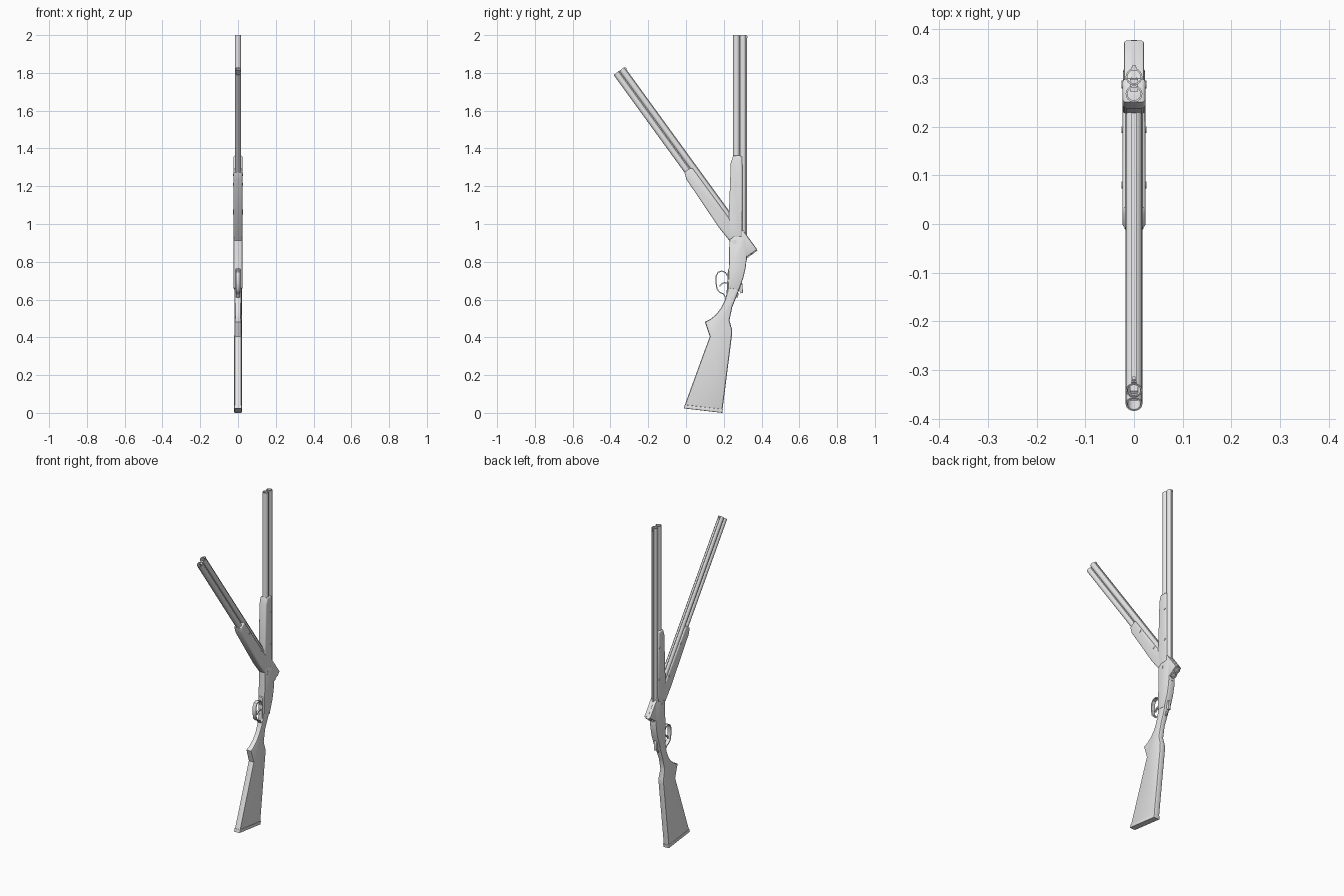
import bpy, bmesh, math
from mathutils import Matrix, Vector

default = bpy.data.objects.get("Cube")
if default:
    bpy.data.objects.remove(default, do_unlink=True)

grey = bpy.data.materials.new("plain grey")
grey.use_nodes = True
grey.diffuse_color = (0.8, 0.8, 0.8, 1)
grey.node_tree.nodes["Principled BSDF"].inputs["Base Color"].default_value = grey.diffuse_color


def finish(name, bm):
    bmesh.ops.recalc_face_normals(bm, faces=bm.faces)
    mesh = bpy.data.meshes.new(name)
    bm.to_mesh(mesh)
    bm.free()
    mesh.materials.append(grey)
    ob = bpy.data.objects.new(name, mesh)
    bpy.context.collection.objects.link(ob)
    bpy.ops.object.select_all(action='DESELECT')
    ob.select_set(True)
    bpy.context.view_layer.objects.active = ob
    bpy.ops.object.shade_smooth_by_angle(angle=math.radians(35))
    return ob


def slab(name, outline, half, bevel=0.0, segments=2, waist=None):
    """Side outline in (y, z), extruded across x with rounded long edges."""
    bm = bmesh.new()
    face = bm.faces.new([bm.verts.new((-half, y, z)) for y, z in outline])
    out = bmesh.ops.extrude_face_region(bm, geom=[face])
    moved = [v for v in out["geom"] if isinstance(v, bmesh.types.BMVert)]
    bmesh.ops.translate(bm, verts=moved, vec=(2 * half, 0, 0))
    if bevel:
        rim = [e for e in bm.edges if abs(e.verts[0].co.x - e.verts[1].co.x) < 1e-6]
        bmesh.ops.bevel(bm, geom=rim, offset=bevel, segments=segments, profile=0.5,
                        affect='EDGES', clamp_overlap=True)
    if waist:
        for v in bm.verts:
            v.co.x *= waist(v.co.z)
    return finish(name, bm)


def tube(name, y, z0, z1, outer, inner, sides=18):
    """Hollow cylinder standing along z."""
    bm = bmesh.new()
    rings = []
    for r, z in ((outer, z0), (outer, z1), (inner, z1), (inner, z0)):
        rings.append([bm.verts.new((r * math.cos(a), y + r * math.sin(a), z))
                      for a in (math.tau * i / sides for i in range(sides))])
    for k in range(4):
        a, b = rings[k], rings[(k + 1) % 4]
        for i in range(sides):
            j = (i + 1) % sides
            bm.faces.new((a[i], a[j], b[j], b[i]))
    return finish(name, bm)


def pin(name, y, z, radius, half):
    """Round pin running across x."""
    bm = bmesh.new()
    bmesh.ops.create_cone(bm, cap_ends=True, segments=12, radius1=radius, radius2=radius,
                          depth=2 * half,
                          matrix=Matrix.Translation((0, y, z)) @ Matrix.Rotation(math.pi / 2, 4, 'Y'))
    return finish(name, bm)


def strap(name, path, half, thick):
    """Bent metal band following a (y, z) path."""
    bm = bmesh.new()
    rows = []
    for i, p in enumerate(path):
        a, b = Vector(path[max(i - 1, 0)]), Vector(path[min(i + 1, len(path) - 1)])
        d = (b - a).normalized() * thick / 2
        ins, out = Vector(p) + Vector((-d.y, d.x)), Vector(p) - Vector((-d.y, d.x))
        rows.append([bm.verts.new((x, q.x, q.y)) for x, q in
                     ((-half, ins), (half, ins), (half, out), (-half, out))])
    for a, b in zip(rows, rows[1:]):
        for i in range(4):
            j = (i + 1) % 4
            bm.faces.new((a[i], a[j], b[j], b[i]))
    bm.faces.new(rows[0])
    bm.faces.new(rows[-1])
    return finish(name, bm)


# Stock with a narrow wrist, and the butt pad under it
def wrist(z):
    return 1 - 0.22 * math.exp(-((z - 0.54) / 0.07) ** 2)


slab("stock", [(-0.007, 0.04), (0.193, 0.016), (0.243, 0.41), (0.244, 0.44), (0.23, 0.49),
               (0.245, 0.56), (0.285, 0.66), (0.288, 0.69), (0.228, 0.69), (0.218, 0.64),
               (0.205, 0.595), (0.185, 0.555), (0.16, 0.522), (0.13, 0.497), (0.1, 0.482),
               (0.126, 0.405)], 0.02, 0.01, 2, wrist)
slab("butt_pad", [(-0.012, 0.024), (0.192, 0.0), (0.195, 0.02), (-0.007, 0.043)], 0.02, 0.004)

# Receiver body with its tang
slab("receiver", [(0.23, 0.925), (0.226, 0.74), (0.222, 0.66), (0.28, 0.65), (0.305, 0.72),
                  (0.318, 0.78), (0.32, 0.82), (0.318, 0.925), (0.3, 0.94)], 0.0225, 0.007)
slab("trigger_plate", [(0.232, 0.77), (0.222, 0.76), (0.214, 0.62), (0.232, 0.62)], 0.012, 0.003)
slab("top_lever", [(0.29, 0.7), (0.298, 0.685), (0.302, 0.635), (0.289, 0.633), (0.275, 0.66)],
     0.008, 0.003)
slab("safety_catch", [(0.27, 0.635), (0.28, 0.632), (0.274, 0.612), (0.262, 0.61)], 0.005)

# Trigger and guard
strap("trigger_guard", [(0.226, 0.7), (0.219, 0.725), (0.208, 0.744), (0.19, 0.751),
                        (0.17, 0.744), (0.16, 0.725), (0.159, 0.69), (0.164, 0.655),
                        (0.18, 0.638), (0.198, 0.63), (0.205, 0.618), (0.22, 0.605)], 0.011, 0.006)
strap("trigger", [(0.226, 0.685), (0.205, 0.69), (0.19, 0.684), (0.178, 0.67)], 0.005, 0.007)

# Barrel group, built closed
barrels = []
for label, y in (("lower", 0.267), ("upper", 0.302)):
    barrels.append(tube(label + "_barrel", y, 0.8, 2.0, 0.0172, 0.0135))
barrels += [
    slab("side_rib", [(0.272, 0.81), (0.297, 0.81), (0.297, 1.995), (0.272, 1.995)], 0.008),
    slab("top_rib", [(0.314, 0.81), (0.322, 0.81), (0.322, 1.998), (0.314, 1.998)], 0.005),
    slab("bead_sight", [(0.32, 1.985), (0.326, 1.985), (0.326, 1.995), (0.32, 1.995)], 0.003),
    slab("breech_block", [(0.256, 0.806), (0.321, 0.806), (0.321, 0.93), (0.31, 0.95),
                          (0.25, 0.95), (0.25, 0.86)], 0.021, 0.005),
    slab("forend", [(0.23, 0.93), (0.3, 0.93), (0.298, 1.355), (0.285, 1.362), (0.25, 1.362),
                    (0.237, 1.325), (0.226, 1.02)], 0.024, 0.009, 3),
    pin("forend_pin_rear", 0.287, 1.07, 0.007, 0.026),
    pin("forend_pin_front", 0.285, 1.26, 0.007, 0.026),
]
pin("hinge_pin", 0.258, 0.905, 0.012, 0.024)

# Second barrel group, swung open about the hinge
hinge = Vector((0, 0.258, 0.92))
swing = (Matrix.Translation(hinge) @ Matrix.Rotation(math.radians(36), 4, 'X')
         @ Matrix.Translation(-hinge))
for part in barrels:
    twin = part.copy()
    twin.data = part.data.copy()
    twin.name = "open_" + part.name
    twin.data.transform(swing)
    bpy.context.collection.objects.link(twin)
